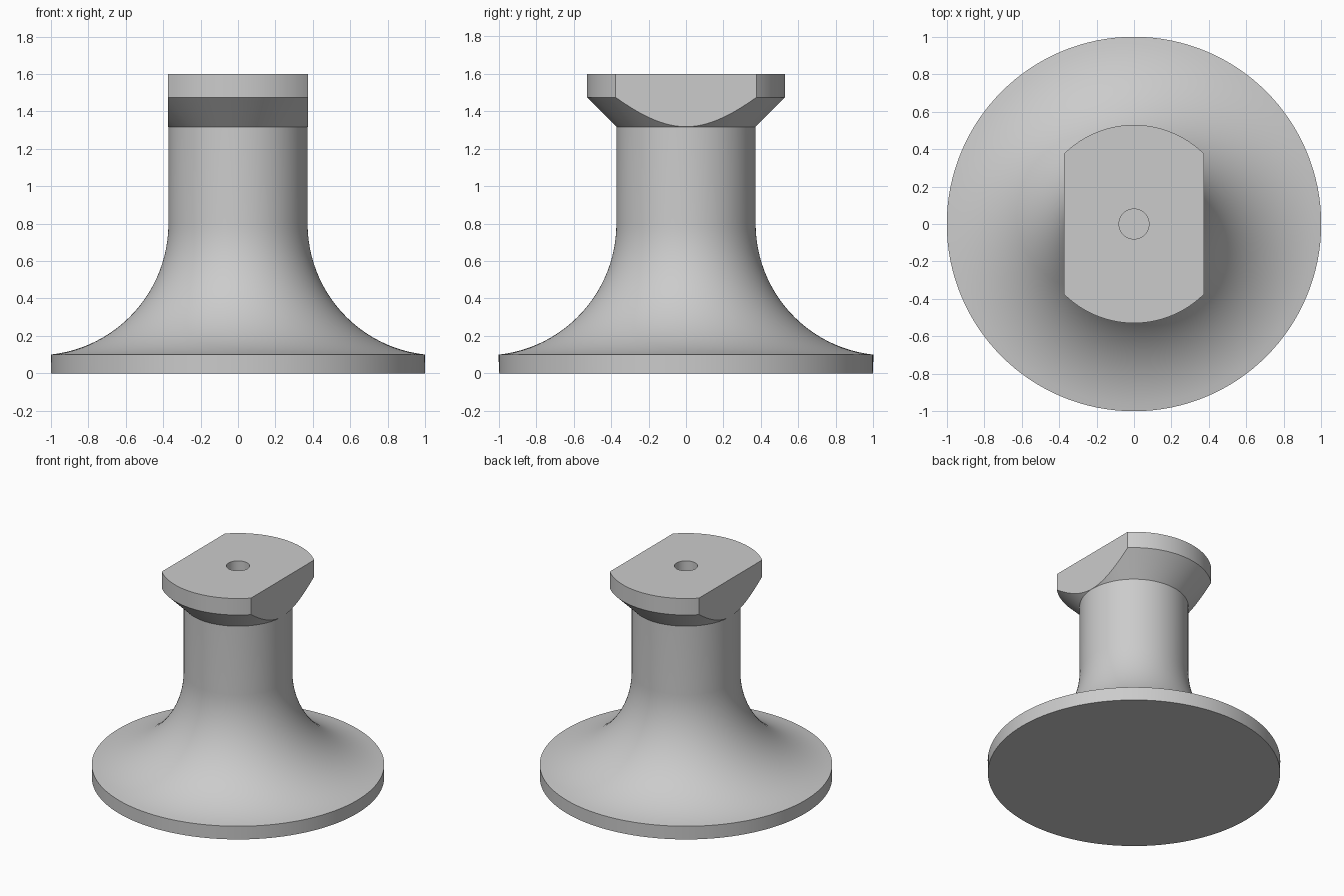
import bpy, bmesh
from math import sin, cos, pi, asin
from mathutils import Vector

cube = bpy.data.objects.get("Cube")
if cube:
    bpy.data.objects.remove(cube, do_unlink=True)

NECK, HEAD, HOLE, TOP = 0.372, 0.53, 0.08, 1.6
HEAD_START, HEAD_EDGE = 1.317, 1.475
FLARE, FLARE_TOP, RIM = 0.704, 0.8, 0.1
SEGMENTS, ARC = 128, 24

# Material
grey = bpy.data.materials.new("plain grey")
grey.use_nodes = True
colour = (0.6, 0.6, 0.6, 1)
grey.diffuse_color = colour
grey.node_tree.nodes["Principled BSDF"].inputs["Base Color"].default_value = colour

# Half profile: base disc, concave flare, neck, widened head, blind hole
profile = [(0, 0), (1, 0)]
end = asin((FLARE_TOP - RIM) / FLARE)
for i in range(ARC + 1):
    a = end * (1 - i / ARC)
    profile.append((NECK + FLARE - FLARE * cos(a), FLARE_TOP - FLARE * sin(a)))
profile += [(NECK, HEAD_START), (HEAD, HEAD_EDGE), (HEAD, TOP),
            (HOLE, TOP), (HOLE, TOP - 0.5), (0, TOP - 0.5)]

bm = bmesh.new()
verts = [bm.verts.new((0, -r, z)) for r, z in profile]
edges = [bm.edges.new(pair) for pair in zip(verts, verts[1:])]
bmesh.ops.spin(bm, geom=verts + edges, cent=(0, 0, 0), axis=(0, 0, 1),
               angle=2 * pi, steps=SEGMENTS)
bmesh.ops.remove_doubles(bm, verts=bm.verts, dist=1e-5)

# Flats on both sides of the head, in line with the neck
for side in (-1, 1):
    faces = [f for f in bm.faces
             if min(v.co.z for v in f.verts) > HEAD_START - 0.001
             and max(v.co.xy.length for v in f.verts) > NECK]
    geom = faces + list({e for f in faces for e in f.edges}) \
        + list({v for f in faces for v in f.verts})
    cut = bmesh.ops.bisect_plane(bm, geom=geom, dist=1e-6,
                                 plane_co=(side * (NECK + 0.001), 0, 0),
                                 plane_no=(side, 0, 0), clear_outer=True)
    rim = [e for e in cut["geom_cut"] if isinstance(e, bmesh.types.BMEdge)]
    bmesh.ops.edgeloop_fill(bm, edges=rim)

bmesh.ops.recalc_face_normals(bm, faces=bm.faces)
mesh = bpy.data.meshes.new("flared_pedestal")
bm.to_mesh(mesh)
bm.free()
mesh.materials.append(grey)
pedestal = bpy.data.objects.new("flared_pedestal", mesh)
bpy.context.collection.objects.link(pedestal)

# Smooth round surfaces with crisp edges
bpy.ops.object.select_all(action="DESELECT")
pedestal.select_set(True)
bpy.context.view_layer.objects.active = pedestal
bpy.ops.object.shade_smooth_by_angle(angle=pi / 6)
